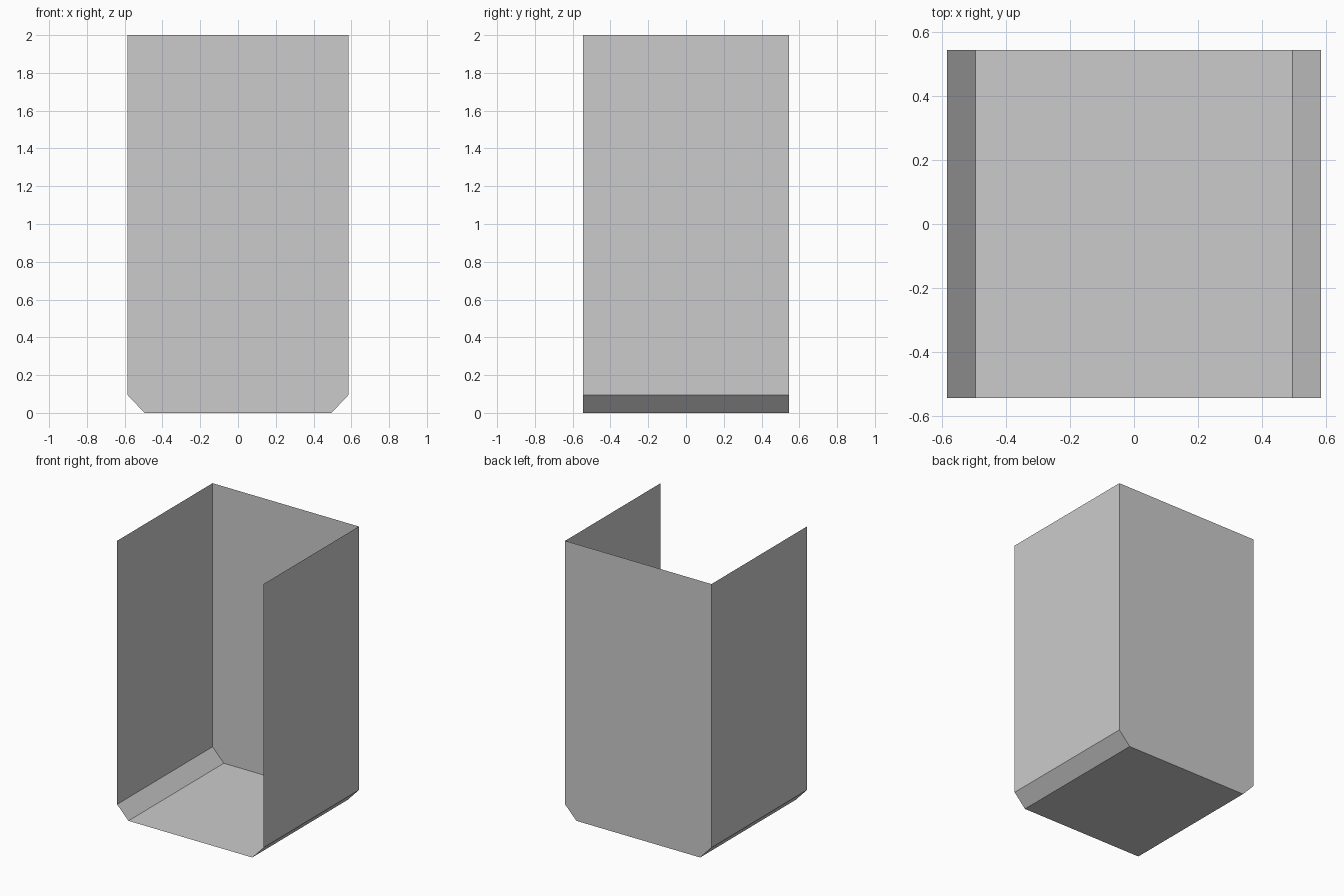
import bpy, bmesh

if "Cube" in bpy.data.objects:
    bpy.data.objects.remove(bpy.data.objects["Cube"])

W, D, H = 0.585, 0.545, 2.0   # half width, half depth, height
C = 0.09                      # chamfer width
CZ = 0.095                    # chamfer height

# U-shaped profile: left wall, chamfer, floor, chamfer, right wall
half = [(W, H), (W, CZ), (W - C, 0)]
profile = [(-x, z) for x, z in half] + half[::-1]

bm = bmesh.new()
front = [bm.verts.new((x, -D, z)) for x, z in profile]
back = [bm.verts.new((x, D, z)) for x, z in profile]

# side walls, chamfers and floor
for i in range(len(profile) - 1):
    bm.faces.new((front[i], front[i + 1], back[i + 1], back[i]))

# back wall (front and top stay open)
bm.faces.new(back)

# consistent normals, pointing outwards
bmesh.ops.recalc_face_normals(bm, faces=bm.faces)
bm.faces.ensure_lookup_table()
if bm.faces[-1].normal.y < 0:
    bmesh.ops.reverse_faces(bm, faces=bm.faces)

mesh = bpy.data.meshes.new("open_bin")
bm.to_mesh(mesh)
bm.free()
bpy.context.collection.objects.link(bpy.data.objects.new("open_bin", mesh))
